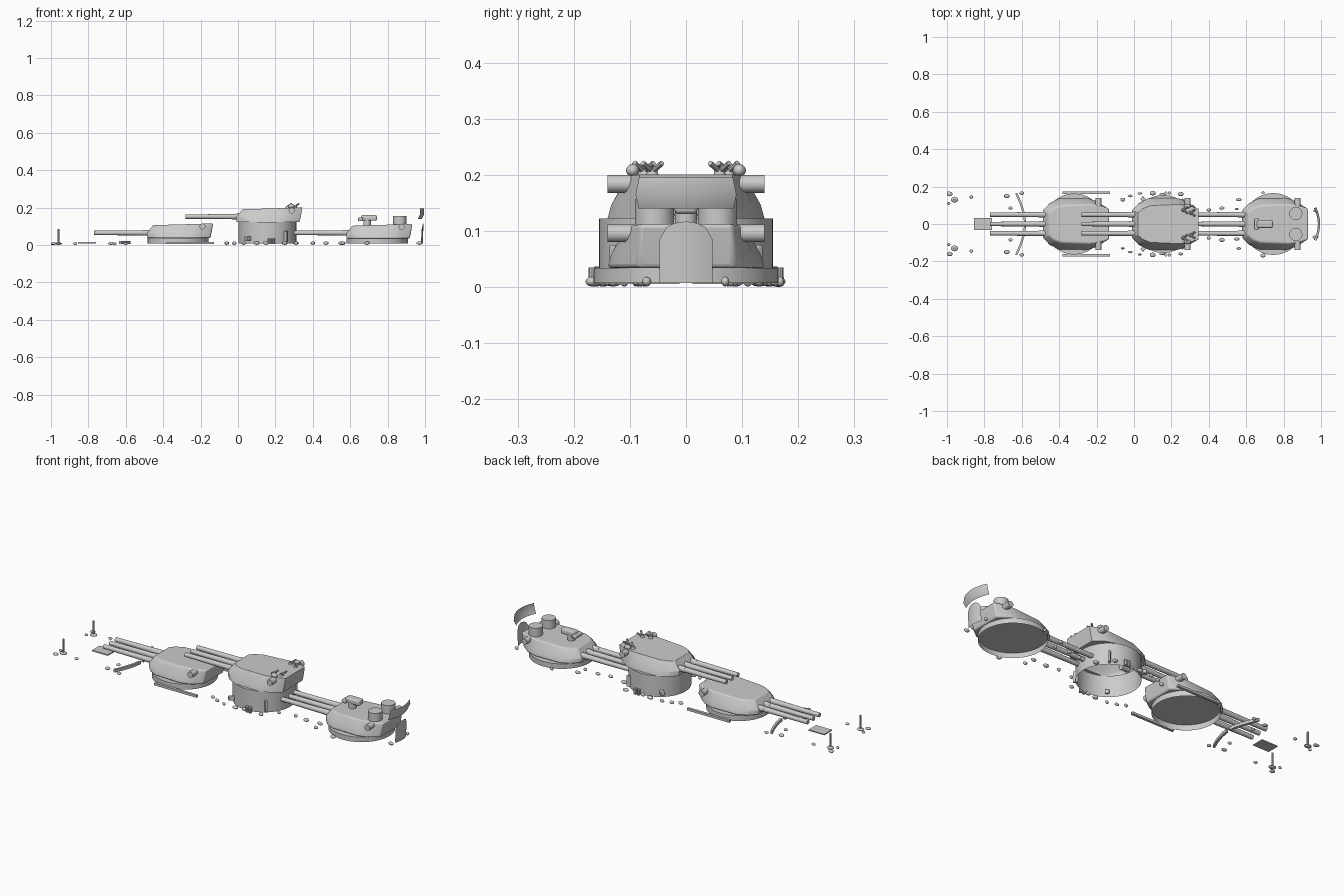
import bpy, bmesh, math, random
from mathutils import Matrix, Vector

if "Cube" in bpy.data.objects:
    bpy.data.objects.remove(bpy.data.objects["Cube"])
random.seed(4)


def finish(name, bm, smooth=True, bevel=0.0):
    bmesh.ops.recalc_face_normals(bm, faces=bm.faces)
    me = bpy.data.meshes.new(name)
    bm.to_mesh(me)
    bm.free()
    ob = bpy.data.objects.new(name, me)
    bpy.context.collection.objects.link(ob)
    if bevel:
        m = ob.modifiers.new("bevel", 'BEVEL')
        m.width, m.segments, m.limit_method = bevel, 3, 'ANGLE'
    if smooth:
        bpy.context.view_layer.objects.active = ob
        for o in bpy.context.selected_objects:
            o.select_set(False)
        ob.select_set(True)
        bpy.ops.object.shade_smooth_by_angle(angle=math.radians(35))
    return ob


def rod(name, a, b, r1, r2=None, seg=20):
    a, b = Vector(a), Vector(b)
    bm = bmesh.new()
    rot = (b - a).to_track_quat('Z', 'Y').to_matrix().to_4x4()
    bmesh.ops.create_cone(bm, cap_ends=True, segments=seg, radius1=r1,
                          radius2=r1 if r2 is None else r2, depth=(b - a).length,
                          matrix=Matrix.Translation((a + b) / 2) @ rot)
    return finish(name, bm)


def box(name, c, s, yaw=0.0, bevel=0.0):
    bm = bmesh.new()
    bmesh.ops.create_cube(bm, size=1, matrix=Matrix.Translation(c)
                          @ Matrix.Rotation(yaw, 4, 'Z') @ Matrix.Diagonal((*s, 1)))
    return finish(name, bm, False, bevel)


def blob(name, c, s):
    bm = bmesh.new()
    bmesh.ops.create_icosphere(bm, subdivisions=2, radius=1,
                               matrix=Matrix.Translation(c) @ Matrix.Diagonal((*s, 1)))
    return finish(name, bm)


def strip(name, path, z0, z1, width):
    # thin wall following a path of (x, y)
    bm = bmesh.new()
    rows = [[bm.verts.new((x + dx, y, z)) for dx, z in
             ((0, z0), (width, z0), (width, z1), (0, z1))] for x, y in path]
    for p, q in zip(rows, rows[1:]):
        for i in range(4):
            j = (i + 1) % 4
            bm.faces.new((p[i], p[j], q[j], q[i]))
    bm.faces.new(rows[0])
    bm.faces.new(rows[-1])
    return finish(name, bm)


def mirror(half):
    return [(x, -y) for x, y in half] + [(x, y) for x, y in reversed(half)]


LOWER = mirror([(-.165, .075), (-.13, .113), (-.08, .137), (.07, .14), (.125, .122), (.172, .085)])
MIDDLE = mirror([(-.167, .073), (-.131, .108), (-.08, .130), (.07, .133), (.127, .117), (.178, .085)])
ROOF = mirror([(-.135, .06), (-.11, .082), (-.07, .098), (.08, .105), (.13, .1), (.187, .083)])


def loop(bm, pts):
    vs = [bm.verts.new(p) for p in pts]
    return vs, [bm.edges.new((vs[i], vs[(i + 1) % len(vs)])) for i in range(len(vs))]


def turret(name, c, low, radius, gun_z, muzzle):
    # gunhouse: faceted shell, open underneath over the barbette
    bm = bmesh.new()
    circle = [(c + radius * math.cos(t * math.tau / 64), radius * math.sin(t * math.tau / 64), low)
              for t in range(64)]
    ring = loop(bm, circle)[1]
    a, ea = loop(bm, [(c + x, y, low) for x, y in LOWER])
    b, _ = loop(bm, [(c + x, y, low + .025) for x, y in MIDDLE])
    t, _ = loop(bm, [(c + x, y, low + .073 + .03 * x) for x, y in ROOF])
    n = len(a)
    for p, q in ((a, b), (b, t)):
        for i in range(n):
            bm.faces.new((p[i], p[(i + 1) % n], q[(i + 1) % n], q[i]))
    bm.faces.new(t)
    bmesh.ops.bridge_loops(bm, edges=ring + ea)
    finish(name + "_gunhouse", bm, bevel=.007)
    # barbette: open cylinder
    bm = bmesh.new()
    top = loop(bm, circle)[0]
    bot = loop(bm, [(x, y, .007) for x, y, z in circle])[0]
    for i in range(64):
        j = (i + 1) % 64
        bm.faces.new((bot[i], bot[j], top[j], top[i]))
    finish(name + "_barbette", bm)
    # three guns
    for y in (-.05, 0, .05):
        rod(name + "_gun", (muzzle, y, gun_z), (c - .12, y, gun_z), .0115, .0145)
        rod(name + "_gun_sleeve", (c - .19, y, gun_z), (c - .12, y, gun_z), .0145, .017)
    # rangefinder ears
    for s in (-1, 1):
        rod(name + "_rangefinder", (c + .13, s * .085, low + .062),
            (c + .13, s * .14, low + .062), .016)


turret("forward_turret", -.32, .037, .163, .065, -.77)
turret("raised_turret", .157, .122, .155, .152, -.28)
turret("rear_turret", .745, .034, .165, .065, .30)

# gun tubs and director on the rear turret roof
for s in (-1, 1):
    rod("gun_tub", (.865, s * .056, .095), (.865, s * .056, .156), .035, seg=32)
rod("director_stem", (.69, 0, .1), (.69, 0, .14), .02)
box("director_head", (.70, 0, .145), (.085, .042, .03), bevel=.009)
box("roof_periscope", (.655, 0, .138), (.025, .06, .02), bevel=.006)

# twin light guns on the raised turret roof
for s in (-1, 1):
    for x, y in ((.265, .075), (.305, .06)):
        rod("light_gun_mount", (x, s * y, .193), (x, s * y, .21), .013, .008, 12)
        for d in (-1, 1):
            rod("light_gun_barrel", (x, s * y, .206), (x + .02, s * y + d * .017, .221), .005, seg=8)
    blob("light_gun_shield", (.285, s * .095, .208), (.018, .012, .012))

# lockers around the raised barbette
for s in (-1, 1):
    box("barbette_locker", (.055, s * .128, .035), (.04, .02, .022), -s * .7, .004)
    box("barbette_ladder", (.255, s * .125, .045), (.025, .012, .06), s * .7, .003)

# curved stern plates
bm = bmesh.new()
rows = []
for i in range(9):
    y = -.09 + i * .0225
    x = .995 - 2.6 * y * y
    rows.append([bm.verts.new((x - .012, y * .94, .14)), bm.verts.new((x, y, .165)),
                 bm.verts.new((x, y * .93, .195))])
for p, q in zip(rows, rows[1:]):
    for k in (0, 1):
        bm.faces.new((p[k], q[k], q[k + 1], p[k + 1]))
finish("upper_stern_plate", bm)
bm = bmesh.new()
rows = []
for i in range(9):
    u = i / 4 - 1
    rows.append([bm.verts.new((.988 - .01 * u * u, u * .047, .007)),
                 bm.verts.new((.992 - .01 * u * u, u * .047, .085 + .032 * math.sqrt(1 - u * u)))])
for p, q in zip(rows, rows[1:]):
    bm.faces.new((p[0], q[0], q[1], p[1]))
finish("lower_stern_plate", bm)

# bow hatch plate
box("bow_hatch", (-.808, 0, .012), (.095, .065, .006))

# breakwater, edge strips, bow posts and cleats, both sides
for s in (-1, 1):
    strip("breakwater", [(-.635, s * .165), (-.612, s * .11), (-.596, s * .06), (-.588, s * .012)],
          .006, .022, .012)
    box("deck_edge_strip", (-.255, s * .168, .011), (.255, .014, .012))
    rod("bow_post", (-.96, s * .13, .005), (-.96, s * .13, .085), .005, seg=8)
    for x, y, r in ((-.985, .16, .015), (-.96, .13, .02), (-.99, .11, .009), (-.87, .145, .011),
                    (-.68, .15, .015), (-.66, .085, .011), (-.60, .165, .012)):
        blob("bow_fitting", (x, s * y, .008), (r, r * .8, .007))
    # small deck fittings along the sides
    for x, y in ((-.06, .13), (-.02, .15), (.03, .163), (.1, .165), (.15, .158), (.25, .16),
                 (.31, .09), (.40, .075), (.47, .085), (.55, .08), (.56, .13), (.69, .168), (.97, .07)):
        r = random.uniform(.009, .017)
        blob("deck_fitting", (x, s * y, .01), (r, r * random.uniform(.5, .8), .009))
    for x in (.17, .19):
        rod("bollard", (x, s * .165, .005), (x, s * .165, .035), .009, seg=10)
blob("deck_end_fitting", (-.99, 0.165, .006), (.01, .01, .006))
